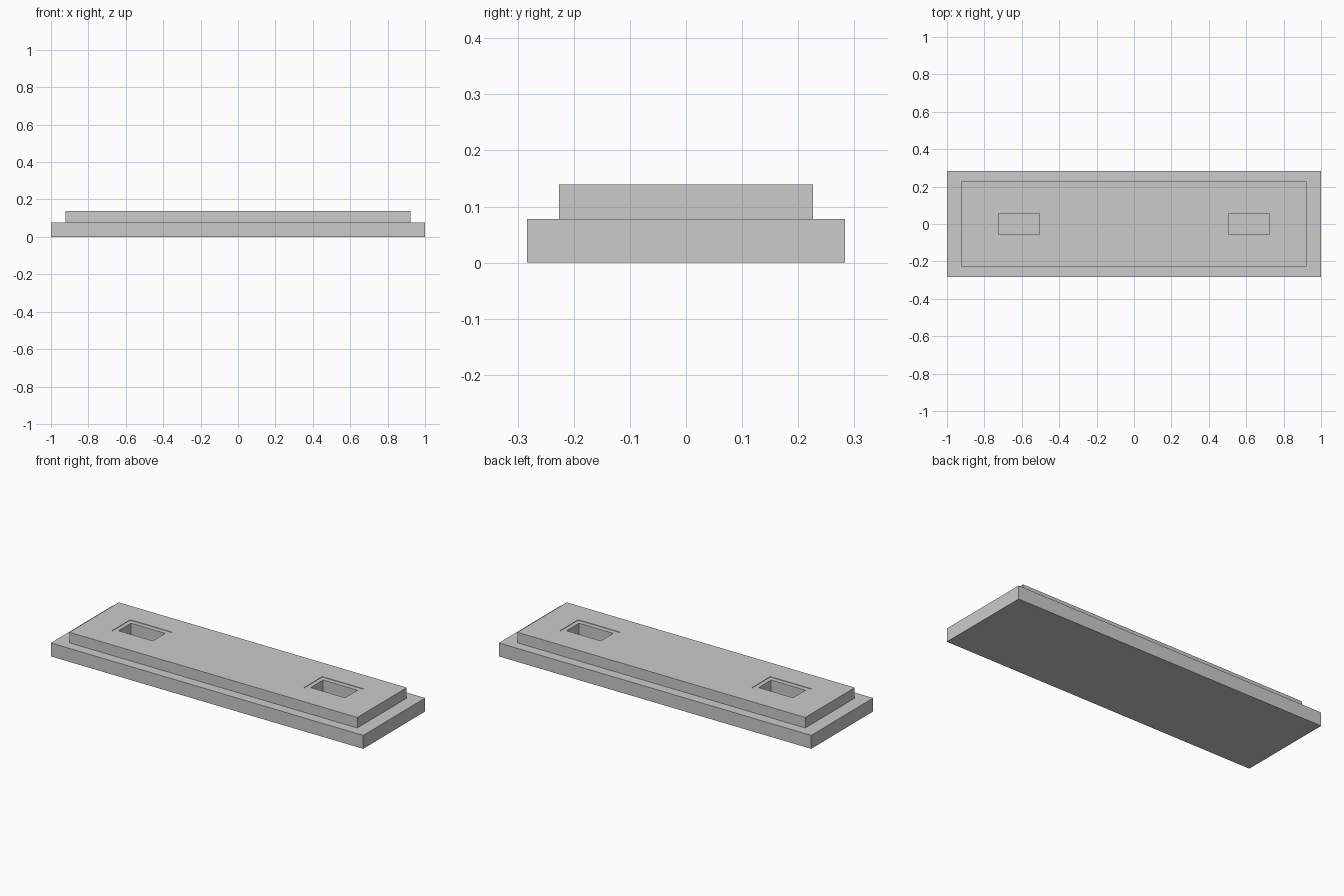
import bpy

if "Cube" in bpy.data.objects:
    bpy.data.objects.remove(bpy.data.objects["Cube"])

grey = bpy.data.materials.new("plain grey")
grey.diffuse_color = (0.6, 0.6, 0.6, 1.0)
grey.use_nodes = True
grey.node_tree.nodes["Principled BSDF"].inputs["Base Color"].default_value = grey.diffuse_color


def box(name, x, half_x, half_y, z0, z1):
    """Box centred on (x, 0) between two heights."""
    bpy.ops.mesh.primitive_cube_add(size=2, location=(x, 0, (z0 + z1) / 2))
    ob = bpy.context.object
    ob.name = name
    ob.scale = (half_x, half_y, (z1 - z0) / 2)
    bpy.ops.object.transform_apply(location=True, rotation=False, scale=True)
    ob.data.materials.append(grey)
    return ob


def apply_boolean(target, tool, operation):
    mod = target.modifiers.new("boolean", 'BOOLEAN')
    mod.operation = operation
    mod.solver = 'EXACT'
    mod.object = tool
    bpy.context.view_layer.objects.active = target
    bpy.ops.object.modifier_apply(modifier=mod.name)
    bpy.data.objects.remove(tool, do_unlink=True)


BASE_Z, TOP_Z = 0.078, 0.139

# Stepped slab: wide base and narrower raised plate
slab = box("stepped_slab", 0, 1.0, 0.283, 0, BASE_Z)
apply_boolean(slab, box("raised_plate", 0, 0.922, 0.226, 0.03, TOP_Z), 'UNION')

# Two slots, each with a very shallow sunken border
for side in (-1, 1):
    x = side * 0.615
    apply_boolean(slab, box("border_cutter", x, 0.134, 0.084, TOP_Z - 0.003, 0.2), 'DIFFERENCE')
    apply_boolean(slab, box("slot_cutter", x, 0.11, 0.057, 0.06, 0.2), 'DIFFERENCE')
